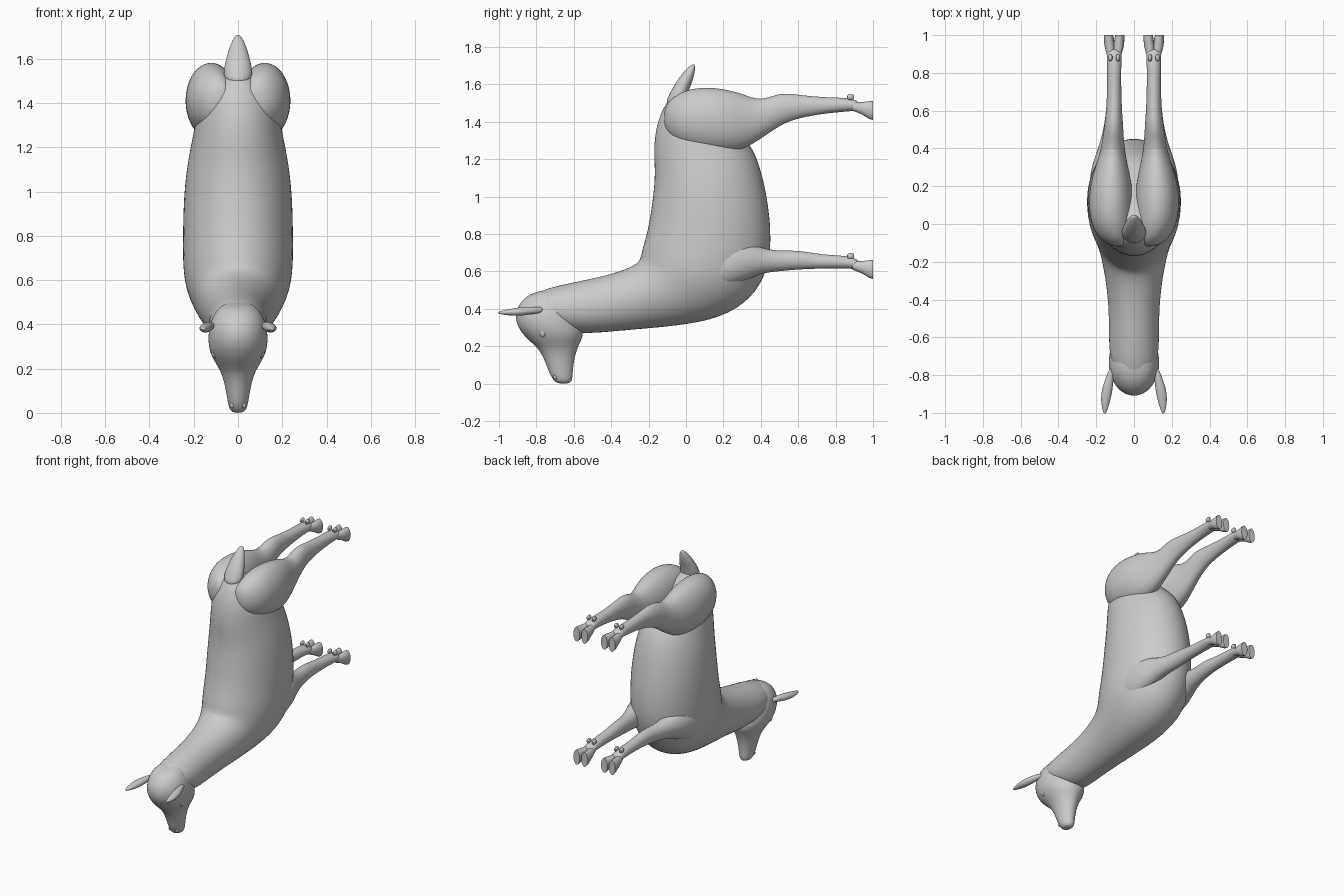
import bpy
import bmesh
from math import sin, cos, pi

if "Cube" in bpy.data.objects:
    bpy.data.objects.remove(bpy.data.objects["Cube"], do_unlink=True)

SIDES = 16
coat = bpy.data.materials.new("plain grey")
coat.use_nodes = True
grey = (0.6, 0.6, 0.6, 1)
coat.diffuse_color = grey
coat.node_tree.nodes["Principled BSDF"].inputs["Base Color"].default_value = grey


def loft(name, sections, levels=2):
    """Skin ellipses, each spanning two side-profile points (y, z) with centre x and half width."""
    bm = bmesh.new()
    rings = []
    for y_a, z_a, y_b, z_b, x, width in sections:
        ring = []
        for i in range(SIDES):
            angle = 2 * pi * i / SIDES
            blend = (1 - cos(angle)) / 2
            ring.append(bm.verts.new((x + width * sin(angle),
                                      y_a + (y_b - y_a) * blend,
                                      z_a + (z_b - z_a) * blend)))
        rings.append(ring)
    for lower, upper in zip(rings, rings[1:]):
        for i in range(SIDES):
            j = (i + 1) % SIDES
            bm.faces.new((lower[i], lower[j], upper[j], upper[i]))
    bm.faces.new(rings[0])
    bm.faces.new(rings[-1])
    bmesh.ops.recalc_face_normals(bm, faces=bm.faces)
    mesh = bpy.data.meshes.new(name)
    bm.to_mesh(mesh)
    bm.free()
    mesh.materials.append(coat)
    obj = bpy.data.objects.new(name, mesh)
    bpy.context.collection.objects.link(obj)
    if levels:
        subdivision = obj.modifiers.new("rounding", 'SUBSURF')
        subdivision.levels = subdivision.render_levels = levels
    bpy.ops.object.select_all(action='DESELECT')
    obj.select_set(True)
    bpy.context.view_layer.objects.active = obj
    bpy.ops.object.shade_smooth_by_angle(angle=pi / 5)
    return obj


def centred(sections):
    return [(ya, za, yb, zb, 0, w) for ya, za, yb, zb, w in sections]


def pair(name, sections, levels=2):
    """Build a left part and its mirrored right twin."""
    for label, side in (("left", 1), ("right", -1)):
        loft(label + "_" + name,
             [(ya, za, yb, zb, side * x, w) for ya, za, yb, zb, x, w in sections], levels)


def upright(sections):
    """Sections across y, given as y, top, bottom, centre x, half width."""
    return [(y, top, y, bottom, x, w) for y, top, bottom, x, w in sections]


def ball(name, centre, radii, levels=1):
    """Small rounded bump on both sides."""
    x, y, z = centre
    rx, ry, rz = radii
    steps = [pi * i / 6 for i in range(1, 6)]
    pair(name, upright([(y - ry * cos(a), z + rz * sin(a), z - rz * sin(a), x, rx * sin(a))
                        for a in steps]), levels)


# Trunk and neck, from rump to poll
loft("body_and_neck", centred([
    (-.07, 1.54, .04, 1.54, .05),
    (-.12, 1.49, .16, 1.46, .13),
    (-.165, 1.38, .28, 1.35, .19),
    (-.18, 1.25, .36, 1.27, .205),
    (-.17, 1.12, .41, 1.14, .235),
    (-.185, .98, .45, .95, .252),
    (-.21, .82, .465, .76, .255),
    (-.245, .71, .445, .6, .255),
    (-.25, .66, .36, .45, .24),
    (-.29, .63, .19, .345, .2),
    (-.38, .595, -.04, .305, .165),
    (-.5, .565, -.3, .285, .138),
    (-.65, .535, -.5, .265, .135),
    (-.77, .505, -.6, .27, .135),
    (-.85, .46, -.72, .3, .1),
]))

# Head from crown to muzzle
loft("head", centred([
    (-.82, .49, -.68, .515, .06),
    (-.89, .44, -.62, .46, .115),
    (-.92, .37, -.56, .36, .14),
    (-.905, .3, -.54, .26, .135),
    (-.85, .235, -.565, .22, .105),
    (-.79, .19, -.585, .17, .075),
    (-.755, .12, -.6, .11, .058),
    (-.73, .05, -.605, .05, .048),
    (-.705, .012, -.608, .012, .038),
    (-.68, 0, -.63, 0, .018),
]))

# Tail
loft("tail", centred([
    (-.12, 1.48, .0, 1.49, .06),
    (-.09, 1.55, .01, 1.54, .068),
    (-.055, 1.61, .02, 1.58, .056),
    (-.02, 1.66, .04, 1.63, .042),
    (.02, 1.7, .05, 1.68, .022),
    (.04, 1.71, .048, 1.705, .008),
]))

# Hind legs with thighs
pair("hind_leg", upright([
    (-.12, 1.47, 1.37, .08, .04),
    (-.08, 1.53, 1.3, .1, .085),
    (.0, 1.575, 1.26, .118, .113),
    (.1, 1.59, 1.235, .122, .12),
    (.2, 1.58, 1.23, .122, .115),
    (.3, 1.555, 1.245, .118, .09),
    (.4, 1.51, 1.305, .112, .062),
    (.5, 1.56, 1.38, .108, .053),
    (.6, 1.545, 1.42, .105, .042),
    (.75, 1.53, 1.445, .105, .037),
    (.87, 1.53, 1.455, .105, .039),
    (.93, 1.51, 1.46, .105, .042),
]))

# Front legs with shoulders
pair("front_leg", upright([
    (.07, .7, .52, .15, .06),
    (.17, .75, .5, .16, .083),
    (.3, .77, .54, .15, .08),
    (.4, .725, .59, .13, .06),
    (.5, .71, .6, .115, .047),
    (.6, .715, .61, .106, .042),
    (.72, .69, .615, .105, .036),
    (.87, .685, .615, .105, .039),
    (.93, .66, .61, .105, .042),
]))

# Cloven hooves and dewclaws
for leg, z in (("hind", 1.46), ("front", .61)):
    for toe, side in (("inner", -1), ("outer", 1)):
        pair(leg + "_" + toe + "_hoof", upright([
            (.89, z + .045, z, .105 + side * .015, .022),
            (.94, z + .045, z - .02, .105 + side * .024, .027),
            (.98, z + .05, z - .045, .105 + side * .028, .027),
            (1, z + .05, z - .05, .105 + side * .03, .024),
        ]), 0)
        ball(leg + "_" + toe + "_dewclaw",
             (.105 + side * .02, .88, z + .073), (.012, .022, .018))

# Ears: flattened leaves swept forward
pair("ear", upright([
    (-.76, .41, .38, .115, .015),
    (-.82, .412, .372, .13, .022),
    (-.88, .41, .362, .143, .03),
    (-.94, .4, .363, .151, .025),
    (-.985, .39, .37, .154, .013),
    (-1.005, .383, .375, .155, .005),
]))

# Eyes and nostrils
ball("eye", (.103, -.765, .272), (.018, .02, .026))
ball("nostril", (.026, -.7, .035), (.012, .012, .014))
